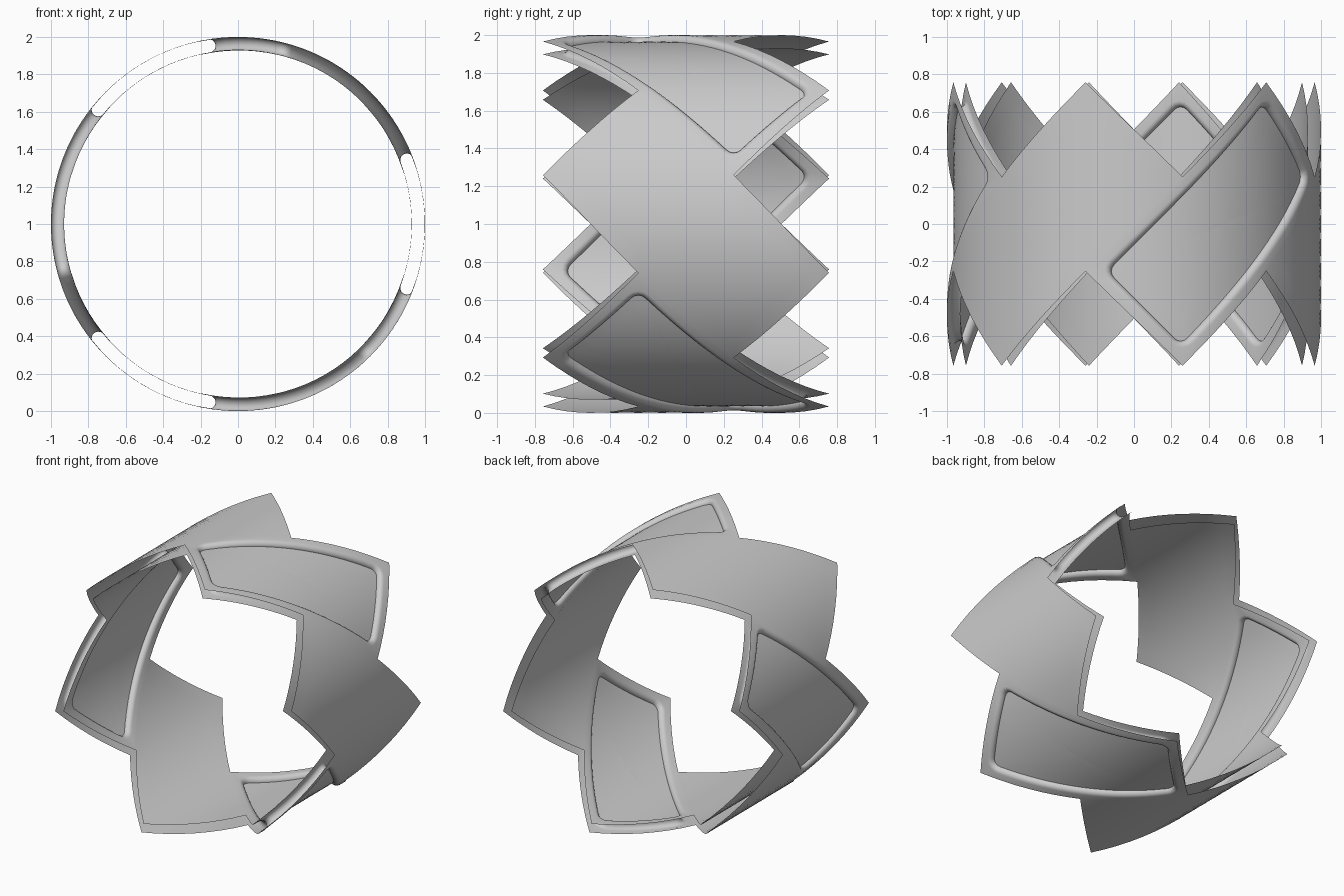
import bpy, bmesh
from math import sin, cos, pi, radians

if "Cube" in bpy.data.objects:
    bpy.data.objects.remove(bpy.data.objects["Cube"])

# Unrolled layout: p = u + v, q = u - v, where u counts 30 degree steps around the y axis
# and v counts UNIT steps along y. Every panel is a 2 x 4 rectangle in (p, q).
R_OUT, R_IN = 1.0, 0.93
R_MID, ROLL = (R_OUT + R_IN) / 2, (R_OUT - R_IN) / 2
UNIT, STEP = 0.505, radians(30)
PQ = 0.363                       # real length of one p or q step
MARGIN, CORNER = 0.08 / PQ, 0.05 / PQ
ROLL_PQ = ROLL / PQ
ARC = 4                          # segments per rounded corner
NP, NQ = 8, 16                   # segments along short and long sides


def place(k, p, q, r):
    """Wrap a panel-local point onto the cylinder."""
    p, q = p + 2 * k, q + 2 * k
    th = (p + q) / 2 * STEP
    return (r * cos(th), (p - q) / 2 * UNIT, 1 + r * sin(th))


def loop(inset, rad):
    """Rounded rectangle in (p, q); constant point count, rad 0 gives sharp corners."""
    hp, hq = 1 - inset - rad, 2 - inset - rad
    corners = [(hp, hq, 0), (-hp, hq, 1), (-hp, -hq, 2), (hp, -hq, 3)]
    pts = []
    for i, (cp, cq, quarter) in enumerate(corners):
        for j in range(ARC + 1):
            a = (quarter + j / ARC) * pi / 2
            pts.append((cp + rad * cos(a), cq + rad * sin(a)))
        end = pts[-1]
        np_, nq_, nquarter = corners[(i + 1) % 4]
        a = nquarter * pi / 2
        nxt = (np_ + rad * cos(a), nq_ + rad * sin(a))
        n = NP if i % 2 == 0 else NQ
        for j in range(1, n):
            t = j / n
            pts.append((end[0] + (nxt[0] - end[0]) * t, end[1] + (nxt[1] - end[1]) * t))
    return pts


def skin(bm, rings):
    for a, b in zip(rings, rings[1:]):
        for i in range(len(a)):
            j = (i + 1) % len(a)
            bm.faces.new((a[i], a[j], b[j], b[i]))


def ring(bm, k, pts, r):
    return [bm.verts.new(place(k, p, q, r)) for p, q in pts]


def plain_panel(bm, k):
    """Two plain curved sheets, one above the other."""
    for r in (R_OUT, R_IN):
        g = [[bm.verts.new(place(k, -1 + 2 * i / NP, -2 + 4 * j / NQ, r))
              for j in range(NQ + 1)] for i in range(NP + 1)]
        for i in range(NP):
            for j in range(NQ):
                bm.faces.new((g[i][j], g[i + 1][j], g[i + 1][j + 1], g[i][j + 1]))


def window_frame(bm, k):
    """Frame whose outer sheet rolls over into the inner sheet around a window."""
    n = 10
    rings = [ring(bm, k, loop(0, 0), R_OUT)]
    for i in range(n + 1):
        a = pi * i / n
        out = ROLL_PQ * (1 - sin(a))
        rings.append(ring(bm, k, loop(MARGIN - out, CORNER + out), R_MID + ROLL * cos(a)))
    rings.append(ring(bm, k, loop(0, 0), R_IN))
    skin(bm, rings)


def recess_floor(bm, k):
    """Thin curved sheet filling the window at mid thickness."""
    pts, n = loop(MARGIN, CORNER), 10
    skin(bm, [ring(bm, k, [(p * s / n, q * s / n) for p, q in pts], R_MID)
              for s in range(n, -1, -1)])


def finish(bm, name, double):
    bmesh.ops.remove_doubles(bm, verts=bm.verts, dist=0.0005)
    bm.normal_update()
    # outer sheet faces outward, inner sheet faces the axis
    for f in bm.faces:
        c = f.calc_center_median()
        x, z = c.x, c.z - 1
        d = f.normal.x * x + f.normal.z * z
        if double and (x * x + z * z) ** 0.5 < R_MID:
            d = -d
        if d < 0:
            f.normal_flip()
    me = bpy.data.meshes.new(name)
    bm.to_mesh(me)
    bm.free()
    ob = bpy.data.objects.new(name, me)
    bpy.context.collection.objects.link(ob)
    bpy.ops.object.select_all(action='DESELECT')
    ob.select_set(True)
    bpy.context.view_layer.objects.active = ob
    bpy.ops.object.shade_smooth_by_angle(angle=radians(35))


# double-walled zigzag ring, plain and windowed panels alternating
shell = bmesh.new()
floors = bmesh.new()
for k in range(0, 6, 2):
    plain_panel(shell, k)
    window_frame(shell, k + 1)
    recess_floor(floors, k + 1)
finish(shell, "folded_ring_shell", True)
finish(floors, "recess_floors", False)
